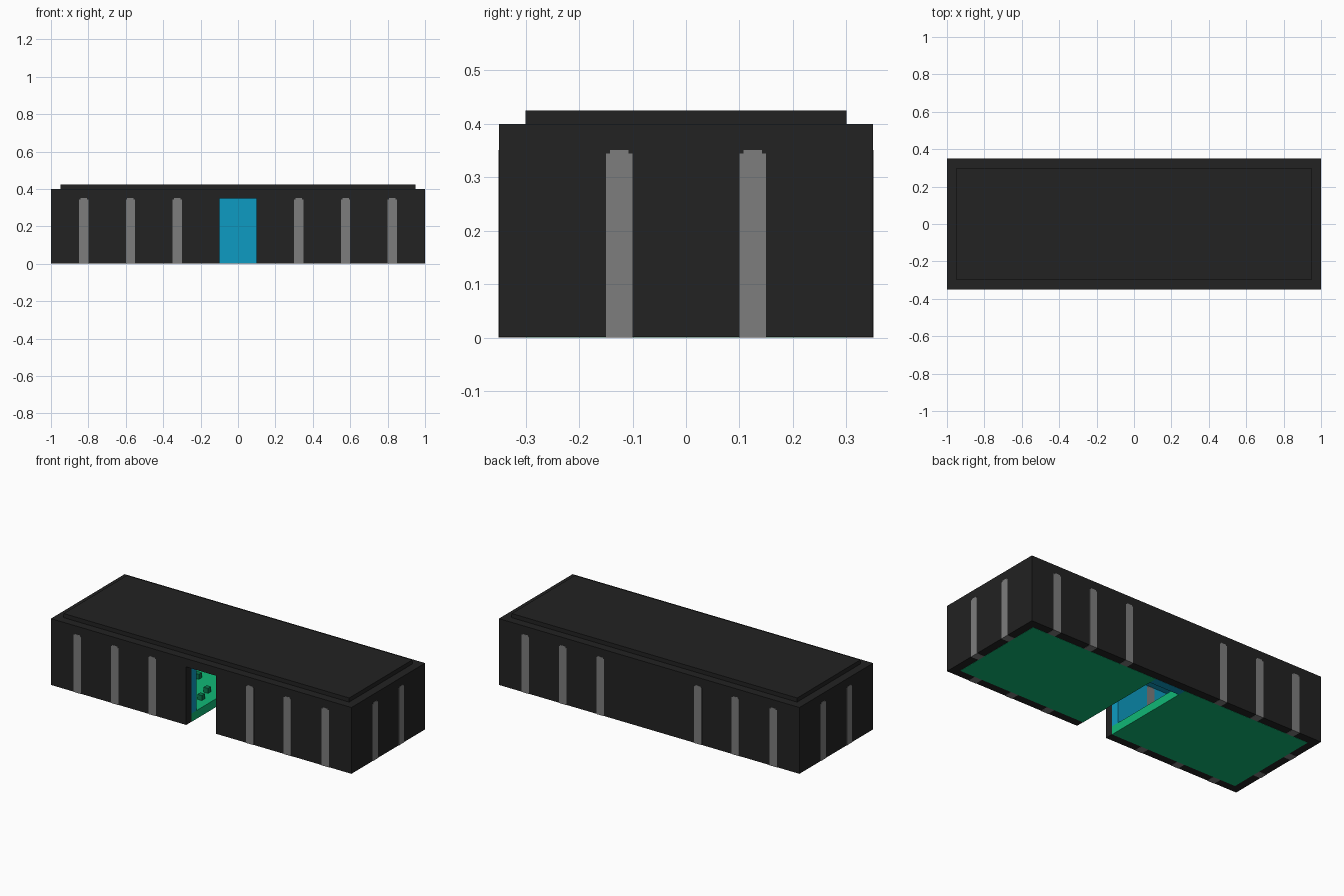
import bpy, bmesh
from mathutils import Vector

cube = bpy.data.objects.get("Cube")
if cube:
    bpy.data.objects.remove(cube, do_unlink=True)


def material(name, rgb):
    m = bpy.data.materials.new(name)
    m.use_nodes = True
    m.diffuse_color = (*rgb, 1)
    bsdf = next(n for n in m.node_tree.nodes if n.type == 'BSDF_PRINCIPLED')
    bsdf.inputs["Base Color"].default_value = (*rgb, 1)
    return m


CHARCOAL = material("charcoal", (0.016, 0.016, 0.016))
GREY = material("window grey", (0.205, 0.205, 0.205))
BLUE = material("interior blue", (0.004, 0.33, 0.54))
GREEN = material("floor green", (0.005, 0.48, 0.18))
DARK_GREEN = material("dark green", (0.003, 0.20, 0.08))


def boxes(name, mat, spans):
    """One object from boxes given as (x0, x1, y0, y1, z0, z1)."""
    bm = bmesh.new()
    for x0, x1, y0, y1, z0, z1 in spans:
        verts = bmesh.ops.create_cube(bm, size=1)["verts"]
        bmesh.ops.scale(bm, vec=(x1 - x0, y1 - y0, z1 - z0), verts=verts)
        mid = Vector((x0 + x1, y0 + y1, z0 + z1)) / 2
        bmesh.ops.translate(bm, vec=mid, verts=verts)
    mesh = bpy.data.meshes.new(name)
    bm.to_mesh(mesh)
    bm.free()
    mesh.materials.append(mat)
    obj = bpy.data.objects.new(name, mesh)
    bpy.context.collection.objects.link(obj)
    return obj


def shell(name, mat, hx, hy, t, z0, z1, door_top):
    """Rectangular ring of walls with a doorway in the front."""
    spans = [(-hx, hx, hy - t, hy, z0, z1),
             (-hx, -0.1, -hy, -hy + t, z0, z1),
             (0.1, hx, -hy, -hy + t, z0, z1)]
    if door_top < z1:
        spans.append((-0.1, 0.1, -hy, -hy + t, door_top, z1))
    for s in (-1, 1):
        a, b = sorted((s * hx, s * (hx - t)))
        spans.append((a, b, -hy + t, hy - t, z0, z1))
    return boxes(name, mat, spans)


# Outer walls, inner lining, ceiling and roof
shell("outer_walls", CHARCOAL, 1.0, 0.35, 0.05, 0.001, 0.4, 0.35)
shell("inner_lining", BLUE, 0.95, 0.30, 0.05, 0.05, 0.352, 0.352)
boxes("back_lining_base", BLUE, [(-0.1, 0.1, 0.25, 0.30, 0.0, 0.05)])
boxes("ceiling", BLUE, [(-0.95, 0.95, -0.30, 0.30, 0.352, 0.39)])
boxes("roof_core", CHARCOAL, [(-0.96, 0.96, -0.31, 0.31, 0.39, 0.4)])
boxes("roof_slab", CHARCOAL, [(-0.95, 0.95, -0.30, 0.30, 0.4, 0.425)])

# Two floors with an open passage between them
for side, s in (("left", 1), ("right", -1)):
    a, b = sorted((s * 0.1, s * 0.95))
    boxes(side + "_floor", GREEN, [(a, b, -0.30, 0.30, 0.0, 0.05)])

# Tall windows with a stepped top, set through wall and lining
W, CAP = 0.025, 0.0175


def window(name, along_x, c, s, wall):
    spans = []
    outer = (wall + 0.001, wall - 0.05, 0.0)
    inner = (wall - 0.05, wall - 0.101, 0.05)
    for d0, d1, z0 in (outer, inner):
        a, b = sorted((s * d0, s * d1))
        for half, lo, hi in ((W, z0, 0.344), (CAP, 0.344, 0.351)):
            if along_x:
                spans.append((c - half, c + half, a, b, lo, hi))
            else:
                spans.append((a, b, c - half, c + half, lo, hi))
    boxes(name, GREY, spans)


for i, c in enumerate((-0.825, -0.575, -0.325, 0.325, 0.575, 0.825), 1):
    window(f"front_window_{i}", True, c, -1, 0.35)
    window(f"back_window_{i}", True, c, 1, 0.35)
for i, c in enumerate((-0.125, 0.125), 1):
    window(f"left_window_{i}", False, c, 1, 1.0)
    window(f"right_window_{i}", False, c, -1, 1.0)

# Small blocks standing on each floor
for side, s in (("left", 1), ("right", -1)):
    spots = ((0.165, -0.115), (0.19, -0.02), (0.335, 0.10))
    boxes(side + "_floor_blocks", DARK_GREEN,
          [(s * x - 0.015, s * x + 0.015, y - 0.015, y + 0.015, 0.05, 0.08)
           for x, y in spots])
